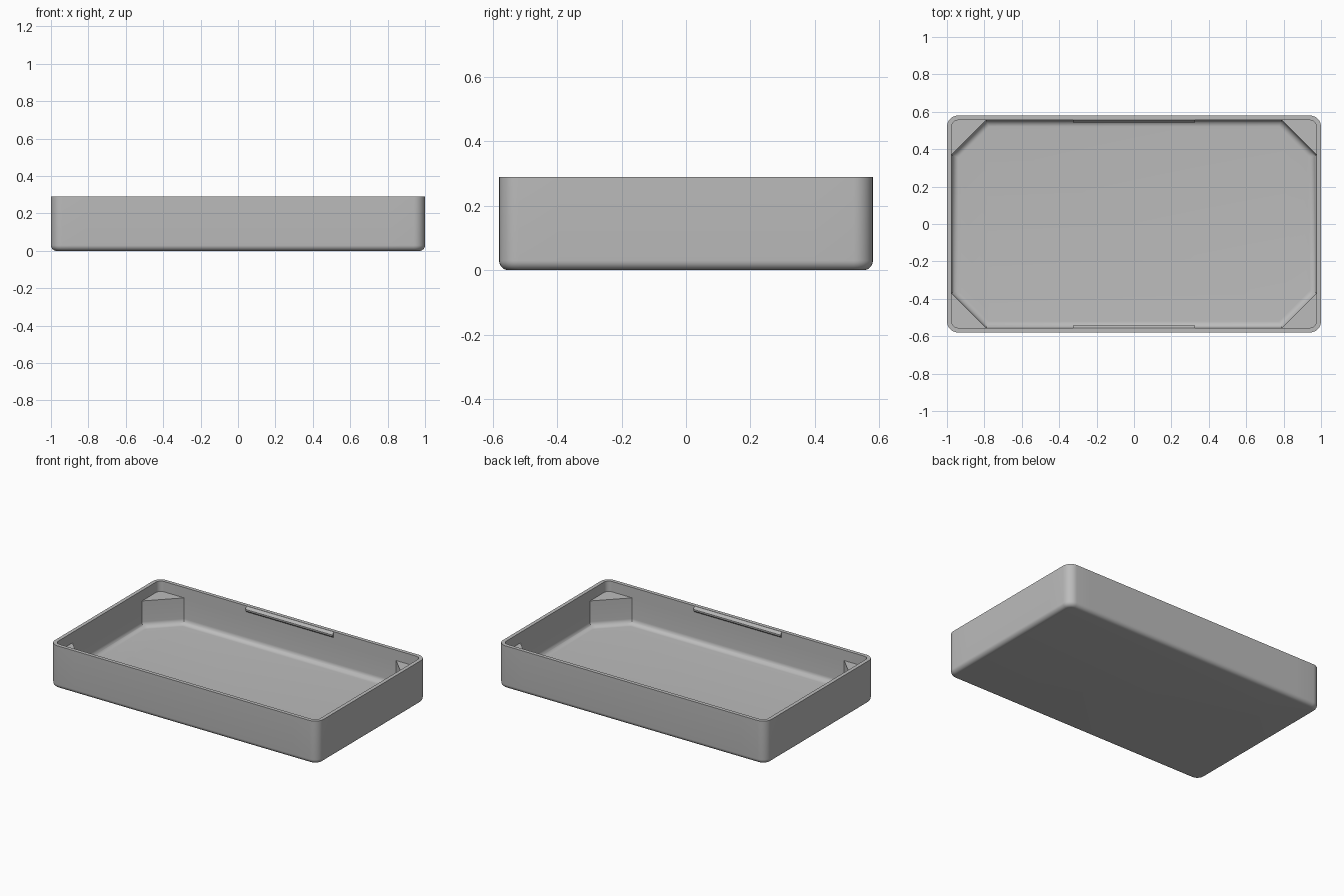
import bpy, bmesh, math

if "Cube" in bpy.data.objects:
    bpy.data.objects.remove(bpy.data.objects["Cube"])

HX, HY, H = 1.0, 0.58, 0.29      # outer half sizes and height
WALL, FLOOR = 0.025, 0.045
LEDGE_Z, LEDGE = 0.22, 0.185     # corner ledge height and leg length
R_OUT, R_BASE, R_IN, R_FLOOR = 0.06, 0.03, 0.035, 0.035
SEG = 8                          # segments of each rounding

grey = bpy.data.materials.new("plain_grey")
grey.use_nodes = True
grey.diffuse_color = (0.5, 0.5, 0.5, 1)
grey.node_tree.nodes["Principled BSDF"].inputs["Base Color"].default_value = (0.5, 0.5, 0.5, 1)


def ring(hx, hy, leg, radius=None):
    """Outline whose corners are rounded (radius given) or cut straight by leg."""
    quarter = [(hx, hy - leg)]
    for i in range(SEG + 1):
        if radius is None:
            t = (i + 1) / (SEG + 2)
            quarter.append((hx - leg * t, hy - leg * (1 - t)))
        else:
            a = math.pi / 2 * i / SEG
            quarter.append((hx - radius + radius * math.cos(a), hy - radius + radius * math.sin(a)))
    quarter.append((hx - leg, hy))
    flip = quarter[::-1]
    return (quarter + [(-x, y) for x, y in flip]
            + [(-x, -y) for x, y in quarter] + [(x, -y) for x, y in flip])


def finish(name, bm):
    bmesh.ops.remove_doubles(bm, verts=bm.verts, dist=1e-5)
    bmesh.ops.recalc_face_normals(bm, faces=bm.faces)
    mesh = bpy.data.meshes.new(name)
    bm.to_mesh(mesh)
    bm.free()
    mesh.materials.append(grey)
    obj = bpy.data.objects.new(name, mesh)
    bpy.context.collection.objects.link(obj)
    bpy.ops.object.select_all(action='DESELECT')
    obj.select_set(True)
    bpy.context.view_layer.objects.active = obj
    bpy.ops.object.shade_smooth_by_angle(angle=math.radians(30))
    return obj


# Tray shell: rings run from the underside, over the rim, down to the inner floor
layers = []
for i in range(SEG + 1):                        # rounded lower outer edge
    a = math.pi / 2 * i / SEG
    d = R_BASE * (1 - math.sin(a))
    layers.append((ring(HX - d, HY - d, LEDGE, R_OUT - d), R_BASE * (1 - math.cos(a))))
layers.append((ring(HX, HY, LEDGE, R_OUT), H))
ix, iy = HX - WALL, HY - WALL
layers.append((ring(ix, iy, LEDGE, R_IN), H))
layers.append((ring(ix, iy, LEDGE, R_IN), LEDGE_Z))
layers.append((ring(ix, iy, LEDGE), LEDGE_Z))   # triangular corner ledges
for i in range(SEG + 1):                        # fillet into the floor
    a = math.pi / 2 * i / SEG
    d = R_FLOOR * (1 - math.cos(a))
    leg = LEDGE - d * (2 - math.sqrt(2))
    layers.append((ring(ix - d, iy - d, leg), FLOOR + R_FLOOR * (1 - math.sin(a))))

bm = bmesh.new()
loops = [[bm.verts.new((x, y, z)) for x, y in pts] for pts, z in layers]
for low, high in zip(loops, loops[1:]):
    for i in range(len(low)):
        j = (i + 1) % len(low)
        bm.faces.new((low[i], low[j], high[j], high[i]))
bm.faces.new(loops[0][::-1])
bm.faces.new(loops[-1])
finish("tray_shell", bm)

# Snap ridges just inside the rim of the two long walls
for name, side in (("front_snap_ridge", -1), ("back_snap_ridge", 1)):
    bm = bmesh.new()
    profile = [(-0.005, H - 0.001), (0, H - 0.001), (0.013, 0.272), (0.013, 0.262), (0, 0.25), (-0.005, 0.25)]
    ends = [[bm.verts.new((x, side * (iy - p), z)) for p, z in profile] for x in (-0.325, 0.325)]
    for i in range(len(profile)):
        j = (i + 1) % len(profile)
        bm.faces.new((ends[0][i], ends[0][j], ends[1][j], ends[1][i]))
    for end in ends:
        bm.faces.new(end)
    finish(name, bm)
